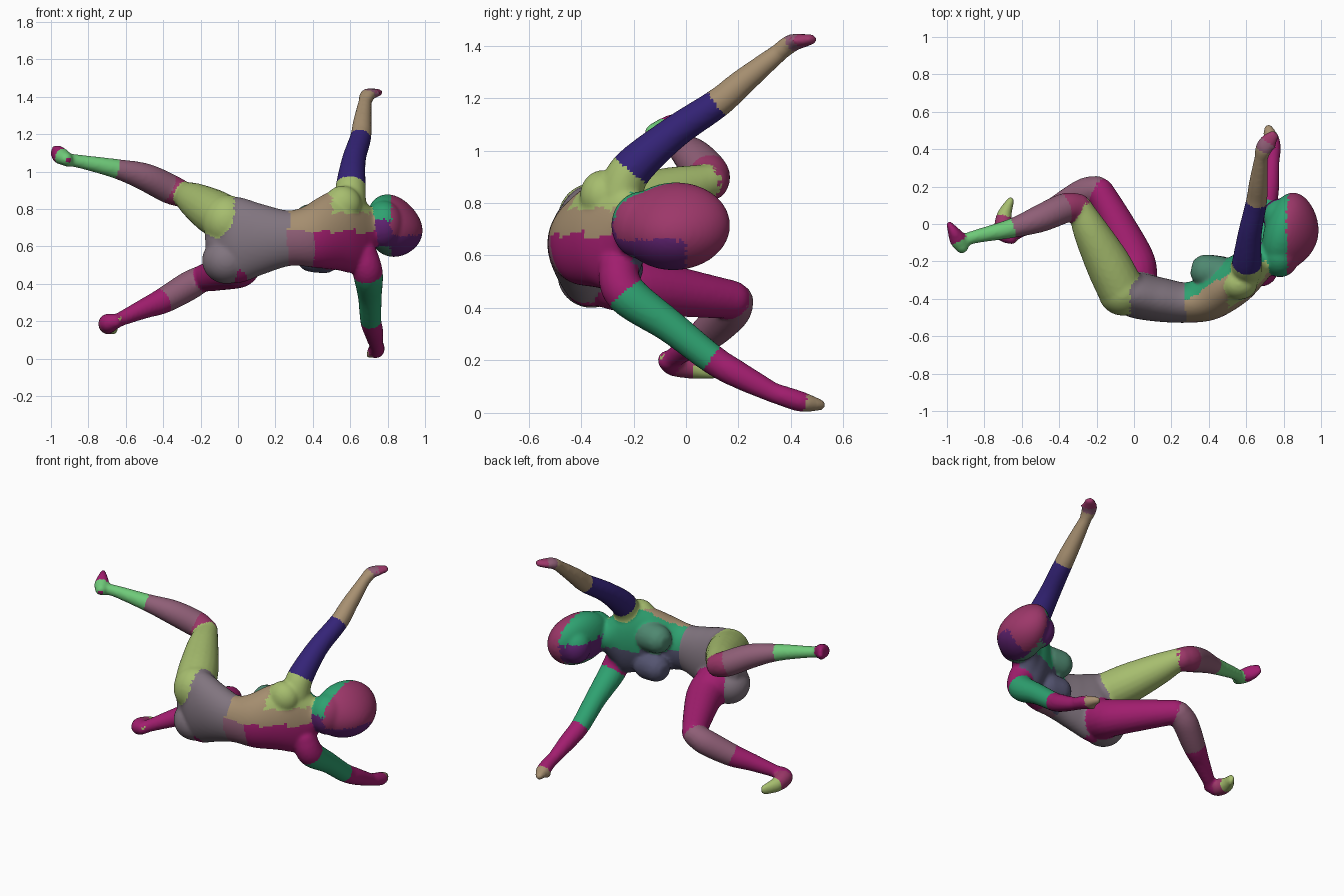
import bpy, bmesh
from mathutils import Vector, Matrix
from mathutils.bvhtree import BVHTree
from math import cos, sin, pi

if "Cube" in bpy.data.objects:
    bpy.data.objects.remove(bpy.data.objects["Cube"])

PALETTE = {
    "lime": (165, 188, 110), "magenta": (160, 35, 110), "navy": (55, 40, 118),
    "beige": (165, 142, 112), "green": (50, 160, 112), "mauve": (142, 95, 118),
    "mint": (110, 200, 120), "grey": (128, 116, 126), "purple": (98, 40, 115),
    "slate": (85, 85, 112), "pink": (155, 58, 105), "sage": (80, 135, 112),
}
mats = {}
parts = []


def mat(name):
    if name not in mats:
        m = bpy.data.materials.new(name)
        m.diffuse_color = [(c / 255) ** 2.2 for c in PALETTE[name]] + [1]
        m.use_nodes = True
        m.node_tree.nodes["Principled BSDF"].inputs["Base Color"].default_value = m.diffuse_color
        mats[name] = m
    return mats[name]


def finish(name, bm, rule):
    """Make the object; rule(face index, centre, normal) gives a colour name."""
    bmesh.ops.recalc_face_normals(bm, faces=bm.faces)
    me = bpy.data.meshes.new(name)
    ob = bpy.data.objects.new(name, me)
    bpy.context.collection.objects.link(ob)
    slots = []
    for i, f in enumerate(bm.faces):
        c = rule(i, f.calc_center_median(), f.normal)
        if c not in slots:
            slots.append(c)
            me.materials.append(mat(c))
        f.material_index = slots.index(c)
    bm.to_mesh(me)
    bm.free()
    parts.append(ob)
    return ob


def spline(p, t):
    i = min(int(t), len(p) - 2)
    u = t - i
    a, b, c, d = (Vector(p[max(0, min(len(p) - 1, i + k))]) for k in (-1, 0, 1, 2))
    return 0.5 * (2 * b + (c - a) * u + (2 * a - 5 * b + 4 * c - d) * u * u
                  + (3 * b - a - 3 * c + d) * u ** 3)


def tube(name, stations, colours, side=(0, 0, 1), n=20, sub=6, rule=None, tilt=None):
    """Rounded tube through stations (x, y, z, half width[, half depth])."""
    pts = [tuple(s) if len(s) == 5 else tuple(s) + (s[3],) for s in stations]
    steps = (len(pts) - 1) * sub
    data = [spline(pts, k / sub) for k in range(steps + 1)]
    cen = [Vector(d[:3]) for d in data]
    bm = bmesh.new()
    rings = []

    def ring(c, tan, w, d, s):
        s = (s - tan * s.dot(tan)).normalized()
        q = tan.cross(s)
        return [bm.verts.new(c + s * w * cos(2 * pi * j / n) + q * d * sin(2 * pi * j / n))
                for j in range(n)]

    for k, (c, d) in enumerate(zip(cen, data)):
        tan = (cen[min(k + 1, steps)] - cen[max(k - 1, 0)]).normalized()
        s = Vector(side)
        if tilt:
            s = s.lerp(Vector(tilt), k / steps)
        # dome caps at both ends
        caps = [(0.3, 0.95), (0.6, 0.8), (0.9, 0.43)]
        if k == 0:
            for o, f in reversed(caps):
                rings.append(ring(c - tan * d[4] * o, tan, d[3] * f, d[4] * f, s))
        rings.append(ring(c, tan, d[3], d[4], s))
        if k == steps:
            for o, f in caps:
                rings.append(ring(c + tan * d[4] * o, tan, d[3] * f, d[4] * f, s))
    for a, b in zip(rings, rings[1:]):
        for j in range(n):
            bm.faces.new((a[j], a[(j + 1) % n], b[(j + 1) % n], b[j]))
    bm.faces.new(rings[0])
    bm.faces.new(rings[-1])

    def by_span(i, c, no):
        k = max(0, min(steps - 1, i // n - 3)) // sub
        return colours[min(k, len(colours) - 1)]
    return finish(name, bm, rule or by_span)


def blob(name, loc, radii, rule, turn=0, taper=0, droop=0):
    """Ellipsoid that narrows and sinks towards +x."""
    bm = bmesh.new()
    m = Matrix.Translation(loc) @ Matrix.Rotation(turn, 4, 'Z') @ Matrix.Diagonal((*radii, 1))
    bmesh.ops.create_icosphere(bm, subdivisions=4, radius=1)
    for v in bm.verts:
        f = 1 - taper * v.co.x
        v.co.y *= f
        v.co.z = v.co.z * f - droop * v.co.x
        v.co = m @ v.co
    return finish(name, bm, rule if callable(rule) else lambda i, c, no: rule)


# Torso, with the back towards -y
def torso_rule(i, c, no):
    if c.x < 0.27:
        return "magenta" if c.z < 0.47 and c.x < 0.05 else "grey"
    if no.y > 0.25:
        return "green" if c.z > 0.66 else "slate"
    if c.z > 0.68:
        return "lime" if c.x > 0.5 and c.z > 0.78 else "beige"
    return "magenta" if c.x > 0.4 else "mauve"


tube("torso", [
    (-0.09, -0.36, 0.63, 0.20, 0.09), (0.00, -0.378, 0.635, 0.23, 0.122),
    (0.14, -0.405, 0.64, 0.185, 0.118), (0.28, -0.42, 0.645, 0.148, 0.108),
    (0.40, -0.393, 0.655, 0.172, 0.122), (0.52, -0.315, 0.68, 0.212, 0.128),
    (0.61, -0.25, 0.69, 0.23, 0.11), (0.67, -0.21, 0.695, 0.165, 0.09),
    (0.73, -0.16, 0.70, 0.085, 0.078), (0.80, -0.10, 0.70, 0.07, 0.07)],
    [], n=48, sub=8, rule=torso_rule, tilt=(-0.22, 0, 1))
for side, z, r, c in (("left", 0.735, 0.14, "lime"), ("right", 0.525, 0.125, "grey")):
    blob(side + "_buttock", (-0.06, -0.36, z), (0.132, 0.13, r),
         lambda i, p, no, c=c: c if p.x < -0.02 else "grey")
for side, x, z, c in (("left", 0.41, 0.74, "sage"), ("right", 0.42, 0.55, "slate")):
    tube(side + "_breast", [(x - 0.025, -0.25, z, 0.088), (x + 0.04, -0.265, z, 0.095)], [c])
# Shoulder blade behind the raised arm
blob("left_shoulder_blade", (0.56, -0.32, 0.825), (0.10, 0.085, 0.10), "lime")


# Head with hair, and the jaw facing the chest side
def head_rule(i, c, no):
    if c.x < 0.82:
        return "green" if c.z > 0.74 else "purple" if c.z > 0.6 else "sage"
    return "purple" if c.z < 0.66 and c.y < 0.0 else "pink"


blob("head", (0.84, -0.05, 0.707), (0.145, 0.212, 0.163), head_rule,
     turn=-0.27, taper=0.2, droop=0.15)
blob("nape_hair", (0.78, -0.165, 0.715), (0.105, 0.12, 0.13), head_rule)
blob("jaw", (0.778, 0.04, 0.70), (0.09, 0.095, 0.11), head_rule)

# Raised left arm
tube("left_arm", [
    (0.60, -0.25, 0.83, 0.085), (0.603, -0.21, 0.925, 0.08), (0.62, -0.05, 1.065, 0.064),
    (0.655, 0.12, 1.18, 0.057), (0.665, 0.22, 1.265, 0.05), (0.68, 0.36, 1.378, 0.035)],
    ["lime", "navy", "navy", "beige", "beige"])
tube("left_hand", [
    (0.68, 0.35, 1.37, 0.035, 0.035), (0.692, 0.40, 1.408, 0.045, 0.034),
    (0.718, 0.44, 1.418, 0.045, 0.027), (0.748, 0.475, 1.423, 0.03, 0.02)],
    ["beige", "mauve", "pink"], side=(1, -0.8, 0))
tube("left_thumb", [(0.69, 0.40, 1.41, 0.018), (0.745, 0.41, 1.418, 0.015)], ["pink"])

# Supporting right arm
tube("right_arm", [
    (0.67, -0.26, 0.56, 0.075), (0.695, -0.23, 0.455, 0.08), (0.705, -0.06, 0.33, 0.064),
    (0.71, 0.10, 0.205, 0.057), (0.725, 0.20, 0.145, 0.052), (0.74, 0.34, 0.073, 0.038)],
    ["magenta", "green", "green", "magenta", "magenta"])
tube("right_hand", [
    (0.74, 0.33, 0.078, 0.038, 0.038), (0.742, 0.39, 0.058, 0.042, 0.04),
    (0.735, 0.45, 0.04, 0.044, 0.038), (0.718, 0.51, 0.031, 0.026, 0.022)],
    ["magenta", "magenta", "beige"], side=(1, 0, 0))
tube("right_thumb", [(0.73, 0.40, 0.045, 0.02), (0.70, 0.45, 0.018, 0.017)], ["beige"])

# Left leg, raised behind
tube("left_thigh", [
    (-0.08, -0.33, 0.755, 0.125), (-0.14, -0.21, 0.79, 0.12), (-0.23, -0.04, 0.845, 0.095),
    (-0.285, 0.08, 0.88, 0.068)], ["lime"])
tube("left_calf", [
    (-0.30, 0.092, 0.88, 0.072), (-0.37, 0.085, 0.91, 0.08), (-0.50, 0.03, 0.972, 0.074),
    (-0.65, -0.022, 1.015, 0.053), (-0.85, -0.068, 1.055, 0.036), (-0.91, -0.09, 1.06, 0.036)],
    ["pink", "mauve", "mauve", "mint", "mint"])
tube("left_foot", [
    (-0.92, -0.122, 1.068, 0.036, 0.036), (-0.94, -0.085, 1.08, 0.044, 0.046),
    (-0.965, -0.04, 1.095, 0.048, 0.032), (-0.985, -0.005, 1.106, 0.036, 0.017)],
    ["mint", "magenta", "magenta"])

# Right leg, folded underneath
tube("right_thigh", [
    (-0.005, -0.31, 0.53, 0.128), (0.00, -0.20, 0.49, 0.113), (-0.09, 0.00, 0.457, 0.092),
    (-0.18, 0.172, 0.432, 0.074)], ["magenta"])
tube("right_calf", [
    (-0.20, 0.186, 0.425, 0.072), (-0.27, 0.165, 0.385, 0.078), (-0.40, 0.09, 0.31, 0.069),
    (-0.50, 0.03, 0.268, 0.054), (-0.62, -0.04, 0.215, 0.039), (-0.65, -0.06, 0.20, 0.039)],
    ["mauve", "mauve", "magenta", "magenta"])
tube("right_foot", [
    (-0.655, -0.072, 0.20, 0.038, 0.038), (-0.69, -0.04, 0.19, 0.052, 0.055),
    (-0.695, 0.04, 0.175, 0.046, 0.042), (-0.66, 0.125, 0.162, 0.032, 0.02)],
    ["magenta", "pink", "lime"])

# Fuse all parts into one skin and pass the colours on
bpy.ops.object.select_all(action='DESELECT')
for ob in parts:
    ob.select_set(True)
bpy.context.view_layer.objects.active = parts[0]
bpy.ops.object.join()
body = parts[0]
body.name = "human_figure"
source = [p.material_index for p in body.data.polygons]
skins = list(body.data.materials)
tree = BVHTree.FromPolygons([v.co.copy() for v in body.data.vertices],
                            [tuple(p.vertices) for p in body.data.polygons])
remesh = body.modifiers.new("fuse", 'REMESH')
remesh.mode, remesh.voxel_size = 'VOXEL', 0.011
soften = body.modifiers.new("soften", 'SMOOTH')
soften.factor, soften.iterations = 0.5, 5
fused = bpy.data.meshes.new_from_object(body.evaluated_get(bpy.context.evaluated_depsgraph_get()))
body.modifiers.clear()
body.data = fused
fused.materials.clear()
for m in skins:
    fused.materials.append(m)
for p in fused.polygons:
    p.material_index = source[tree.find_nearest(p.center)[2]]
    p.use_smooth = True
